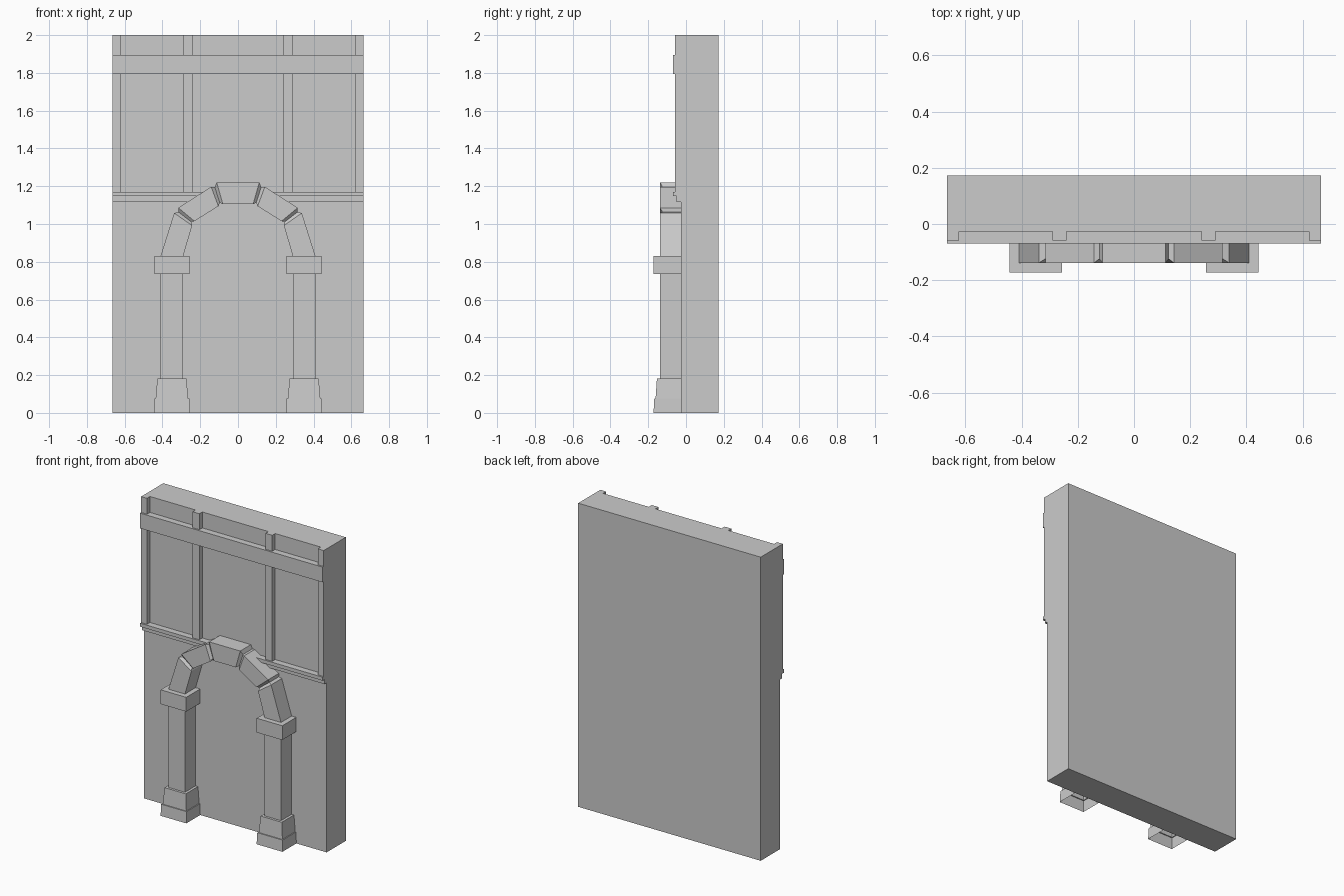
import bpy, bmesh

if "Cube" in bpy.data.objects:
    bpy.data.objects.remove(bpy.data.objects["Cube"])

WALL_Y = -0.027   # front plane of the wall
HALF_W = 0.665


def make_object(name, bm):
    me = bpy.data.meshes.new(name)
    bm.to_mesh(me)
    bm.free()
    ob = bpy.data.objects.new(name, me)
    bpy.context.collection.objects.link(ob)
    return ob


def box(name, x0, x1, y0, y1, z0, z1):
    bm = bmesh.new()
    bmesh.ops.create_cube(bm, size=1)
    for v in bm.verts:
        v.co.x = x1 if v.co.x > 0 else x0
        v.co.y = y1 if v.co.y > 0 else y0
        v.co.z = z1 if v.co.z > 0 else z0
    return make_object(name, bm)


def loft(name, sections):
    """Skin three-sided sections (open toward the wall): outer xz, inner xz, front y."""
    bm = bmesh.new()
    rings = []
    for (ox, oz), (ix, iz), y in sections:
        pts = [(ox, WALL_Y, oz), (ox, y, oz), (ix, y, iz), (ix, WALL_Y, iz)]
        rings.append([bm.verts.new(p) for p in pts])
    for a, b in zip(rings, rings[1:]):
        for i in range(3):
            bm.faces.new((a[i], a[i + 1], b[i + 1], b[i]))
    return make_object(name, bm)


def stack(name, cx, levels):
    """Vertical loft from (half width, front y, z) levels."""
    return loft(name, [((cx - w, z), (cx + w, z), y) for w, y, z in levels])


# Wall slab
box("wall", -HALF_W, HALF_W, WALL_Y, 0.172, 0, 2)

# Timber framing: rail, stepped sill and four studs
box("upper_rail", -HALF_W, HALF_W, -0.069, WALL_Y, 1.795, 1.895)
box("sill_top", -HALF_W, HALF_W, -0.069, WALL_Y, 1.147, 1.17)
box("sill_bottom", -HALF_W, HALF_W, -0.05, WALL_Y, 1.117, 1.147)
for x0, x1 in ((-HALF_W, -0.623), (-0.29, -0.241), (0.241, 0.29), (0.623, HALF_W)):
    box("stud", x0, x1, -0.058, WALL_Y, 1.17, 2)

# Pillars: tapered two-step base (open underneath), shaft, capital
for side, cx in (("left", -0.35), ("right", 0.35)):
    stack("pillar_base_" + side, cx, [
        (0.094, -0.172, 0), (0.092, -0.168, 0.075), (0.086, -0.161, 0.075),
        (0.077, -0.154, 0.183), (0.06, -0.138, 0.183)])
    stack("pillar_shaft_" + side, cx, [(0.06, -0.138, 0.183), (0.06, -0.138, 0.736)])
    stack("pillar_capital_" + side, cx, [
        (0.06, -0.138, 0.736), (0.093, -0.172, 0.736),
        (0.093, -0.172, 0.83), (0.0, WALL_Y, 0.83)])

# Arch of five stones: left-half stone ends as (outer, inner) points
ends = [((-0.41, 0.83), (-0.29, 0.83)), ((-0.338, 1.058), (-0.243, 0.992)),
        ((-0.316, 1.086), (-0.231, 1.015)), ((-0.142, 1.197), (-0.104, 1.094)),
        ((-0.113, 1.221), (-0.08, 1.105))]
ends += [tuple((-x, z) for x, z in e) for e in reversed(ends)]


def groove(e0, e1, depth=0.014):
    """Inset section midway between two stones, giving a V joint."""
    o, i = [[(a + b) / 2 for a, b in zip(e0[k], e1[k])] for k in (0, 1)]
    t = depth / ((o[0] - i[0]) ** 2 + (o[1] - i[1]) ** 2) ** 0.5
    return (tuple(a + (b - a) * t for a, b in zip(o, i)),
            tuple(b + (a - b) * t for a, b in zip(o, i)), -0.138 + depth)


sections = []
for n, e in enumerate(ends):
    if n and n % 2 == 0:
        sections.append(groove(ends[n - 1], e))
    sections.append((e[0], e[1], -0.138))
loft("arch", sections)
